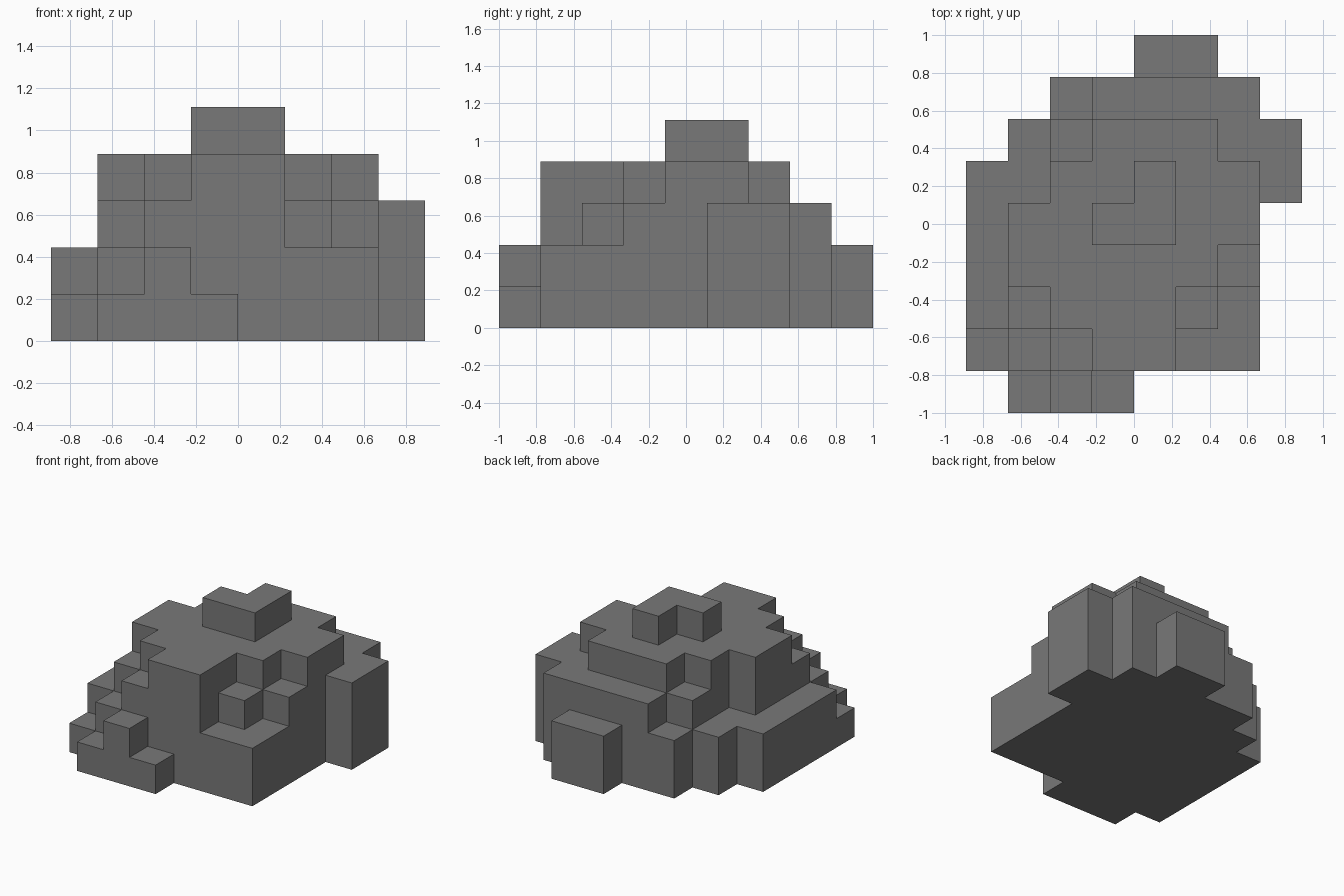
import bpy
import bmesh
import math

# Remove the default cube
default_cube = bpy.data.objects.get("Cube")
if default_cube:
    bpy.data.objects.remove(default_cube, do_unlink=True)

# Block height of every column: rows run front to back, columns from -x to +x
HEIGHTS = [
    "01210000",
    "12344220",
    "23444320",
    "24444430",
    "24455440",
    "22445443",
    "02344433",
    "00233330",
    "00002200",
]
ROWS, COLUMNS = len(HEIGHTS), len(HEIGHTS[0])
BLOCK = 2 / ROWS


def height(column, row):
    """Number of stacked blocks in a column, zero outside the rock."""
    if 0 <= column < COLUMNS and 0 <= row < ROWS:
        return int(HEIGHTS[row][column])
    return 0


# Plain grey stone
stone = bpy.data.materials.new("stone_grey")
stone.use_nodes = True
grey = (0.19, 0.19, 0.19, 1)
stone.diffuse_color = grey
stone.node_tree.nodes["Principled BSDF"].inputs["Base Color"].default_value = grey

bm = bmesh.new()


def add_quad(corners):
    """Add one outward face from corners counted in blocks."""
    bm.faces.new([
        bm.verts.new(((x - COLUMNS / 2) * BLOCK, (y - ROWS / 2) * BLOCK, z * BLOCK))
        for x, y, z in corners
    ])


# Outer skin of the stepped rock: tops, base and exposed side walls
for row in range(ROWS):
    for column in range(COLUMNS):
        top = height(column, row)
        if not top:
            continue
        left, right, front, back = column, column + 1, row, row + 1
        outline = [(left, front), (right, front), (right, back), (left, back)]
        add_quad([(x, y, top) for x, y in outline])
        add_quad([(x, y, 0) for x, y in reversed(outline)])
        neighbours = [(column, row - 1), (column + 1, row),
                      (column, row + 1), (column - 1, row)]
        for side, neighbour in enumerate(neighbours):
            a, b = outline[side], outline[(side + 1) % len(outline)]
            for level in range(height(*neighbour), top):
                add_quad([(*a, level), (*b, level), (*b, level + 1), (*a, level + 1)])

# Weld the skin and merge coplanar squares into large flat faces
bmesh.ops.remove_doubles(bm, verts=bm.verts, dist=BLOCK / 100)
bmesh.ops.dissolve_limit(bm, angle_limit=math.radians(1),
                         verts=bm.verts, edges=bm.edges)

mesh = bpy.data.meshes.new("stepped_rock")
bm.to_mesh(mesh)
bm.free()
mesh.materials.append(stone)
rock = bpy.data.objects.new("stepped_rock", mesh)
bpy.context.collection.objects.link(rock)
